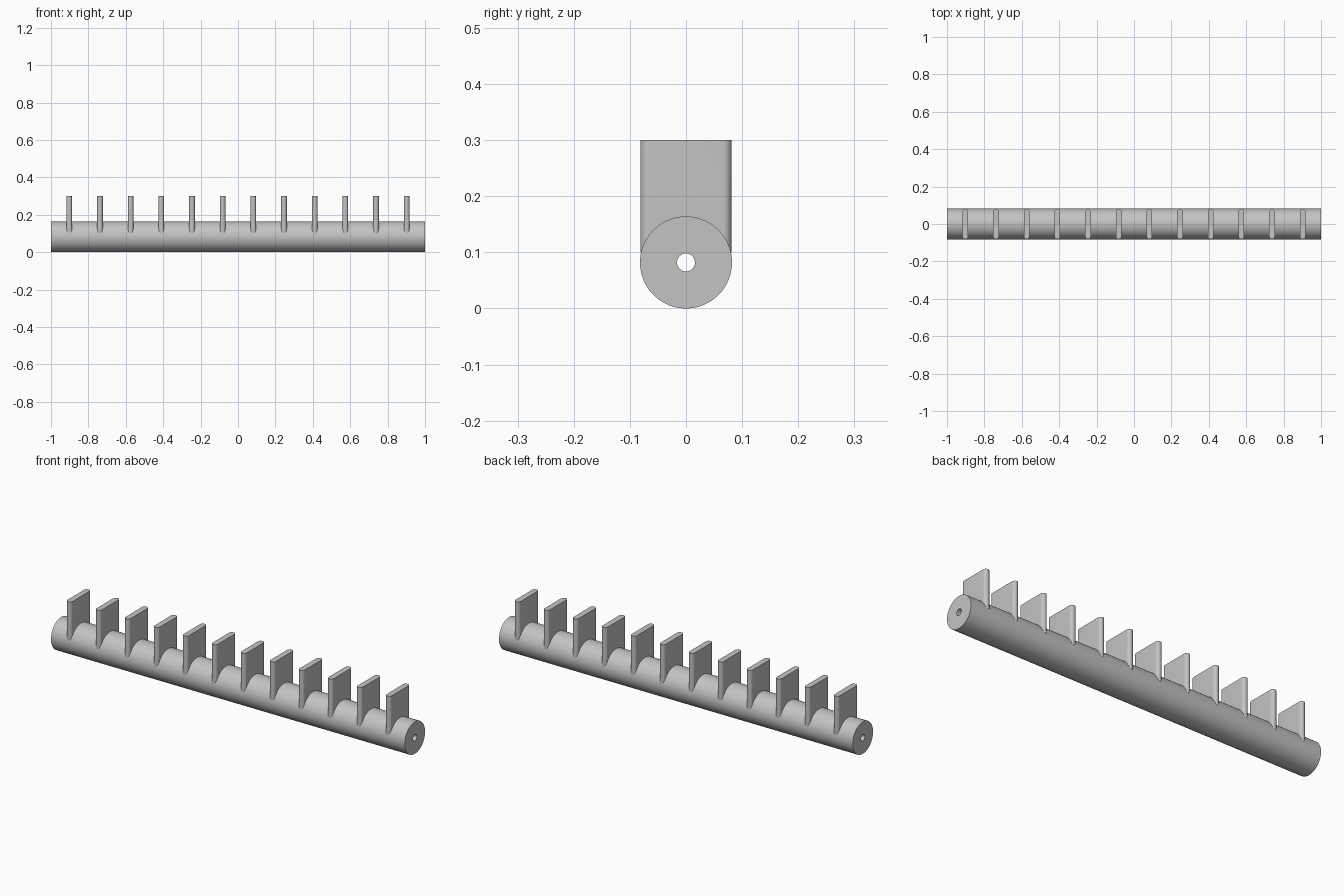
import bpy, bmesh, math

if "Cube" in bpy.data.objects:
    bpy.data.objects.remove(bpy.data.objects["Cube"])

ROD_R, HOLE_R = 0.082, 0.016
BLADES, PITCH = 12, 0.164
HALF_W, HALF_T = 0.0815, 0.015
BLADE_BOTTOM, BLADE_TOP = 0.10, 0.30

grey = bpy.data.materials.new("light grey")
grey.diffuse_color = (0.55, 0.55, 0.55, 1)
grey.use_nodes = True
grey.node_tree.nodes["Principled BSDF"].inputs["Base Color"].default_value = grey.diffuse_color


def make_object(name, bm):
    bmesh.ops.recalc_face_normals(bm, faces=bm.faces)
    mesh = bpy.data.meshes.new(name)
    bm.to_mesh(mesh)
    bm.free()
    mesh.materials.append(grey)
    obj = bpy.data.objects.new(name, mesh)
    bpy.context.collection.objects.link(obj)
    return obj


def ring(bm, x, radius, n=96):
    return [bm.verts.new((x, radius * math.cos(2 * math.pi * i / n),
                          ROD_R + radius * math.sin(2 * math.pi * i / n)))
            for i in range(n)]


# Long rod with a narrow bore: bridge outer and inner rings into a closed tube
bm = bmesh.new()
rings = [ring(bm, -1, ROD_R), ring(bm, 1, ROD_R), ring(bm, 1, HOLE_R), ring(bm, -1, HOLE_R)]
for a, b in zip(rings, rings[1:] + rings[:1]):
    for i in range(len(a)):
        j = (i + 1) % len(a)
        bm.faces.new((a[i], a[j], b[j], b[i]))
rod = make_object("rod_with_blades", bm)

# Row of upright blades with rounded front and back edges
bm = bmesh.new()
steps = 16
for k in range(BLADES):
    cx = (k - (BLADES - 1) / 2) * PITCH
    outline = []
    for side in (1, -1):
        for s in range(steps + 1):
            t = math.pi * s / steps
            outline.append((cx + side * HALF_T * math.cos(t),
                            side * (HALF_W - HALF_T + HALF_T * math.sin(t))))
    base = bm.faces.new([bm.verts.new((x, y, BLADE_BOTTOM)) for x, y in outline])
    top = bmesh.ops.extrude_face_region(bm, geom=[base])["geom"]
    bmesh.ops.translate(bm, vec=(0, 0, BLADE_TOP - BLADE_BOTTOM),
                        verts=[v for v in top if isinstance(v, bmesh.types.BMVert)])
blades = make_object("blades", bm)

# Fuse the blades into the rod
bpy.context.view_layer.objects.active = rod
rod.select_set(True)
fuse = rod.modifiers.new("fuse", 'BOOLEAN')
fuse.operation, fuse.solver, fuse.object = 'UNION', 'EXACT', blades
bpy.ops.object.modifier_apply(modifier=fuse.name)
bpy.data.objects.remove(blades)
bpy.ops.object.shade_smooth_by_angle(angle=math.radians(25))
